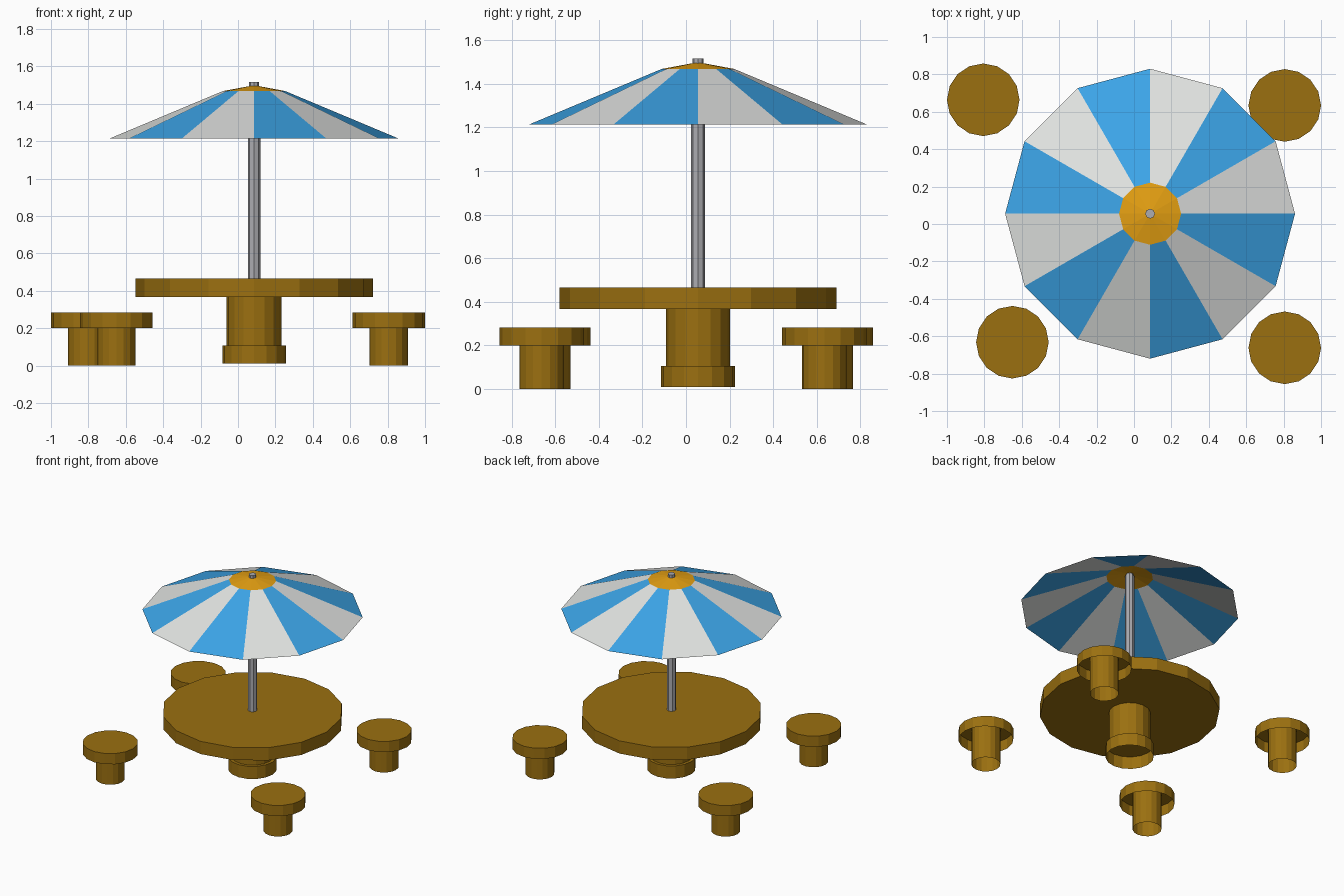
import bpy, bmesh, math

if "Cube" in bpy.data.objects:
    bpy.data.objects.remove(bpy.data.objects["Cube"])


def material(name, r, g, b):
    # sRGB 0-255 in, linear diffuse colour out
    lin = [((c / 255 + 0.055) / 1.055) ** 2.4 for c in (r, g, b)]
    m = bpy.data.materials.new(name)
    m.diffuse_color = (*lin, 1)
    m.use_nodes = True
    m.node_tree.nodes["Principled BSDF"].inputs["Base Color"].default_value = m.diffuse_color
    return m


WOOD = material("brown wood", 155, 112, 16)
WHITE = material("white cloth", 226, 228, 226)
BLUE = material("blue cloth", 60, 165, 232)
ORANGE = material("orange cap", 229, 160, 18)
METAL = material("grey metal", 172, 172, 177)

CX, CY = 0.086, 0.055  # table and umbrella axis


def lathe(name, x, y, profile, sides, mats, top=True, bottom=False, rule=None):
    """Turn a (radius, z) profile, listed bottom to top, into a faceted solid."""
    bm = bmesh.new()
    rings = []
    for r, z in profile:
        rings.append([bm.verts.new((r * math.cos(2 * math.pi * i / sides),
                                    r * math.sin(2 * math.pi * i / sides), z))
                      for i in range(sides)])
    for lo, hi in zip(rings, rings[1:]):
        for i in range(sides):
            j = (i + 1) % sides
            f = bm.faces.new((lo[i], lo[j], hi[j], hi[i]))
            if rule:
                f.material_index = rule(i)
    if top:
        bm.faces.new(rings[-1])
    if bottom:
        bm.faces.new(rings[0][::-1])
    me = bpy.data.meshes.new(name)
    bm.to_mesh(me)
    bm.free()
    for m in mats:
        me.materials.append(m)
    ob = bpy.data.objects.new(name, me)
    ob.location = (x, y, 0)
    bpy.context.collection.objects.link(ob)
    return ob


# Table: hollow foot, column and closed top
lathe("table_foot", CX, CY, [(0.17, 0.01), (0.17, 0.107)], 16, [WOOD])
lathe("table_column", CX, CY, [(0.147, 0.107), (0.147, 0.369)], 16, [WOOD], top=False)
lathe("table_top", CX, CY, [(0.635, 0.367), (0.635, 0.465)], 16, [WOOD], bottom=True)

# Umbrella: pole with narrow tip, striped canopy, orange cap
lathe("umbrella_pole", CX, CY,
      [(0.033, 0.465), (0.033, 1.48), (0.026, 1.49), (0.026, 1.516)], 8, [METAL])
lathe("umbrella_canopy", CX, CY, [(0.775, 1.213), (0.166, 1.468)], 12,
      [WHITE, BLUE], top=False, rule=lambda i: i % 2)
lathe("umbrella_cap", CX, CY, [(0.166, 1.468), (0.02, 1.495)], 12, [ORANGE])

# Four stools: hollow seat on an open leg
for n, (x, y) in enumerate([(-0.806, 0.664), (0.806, 0.634),
                            (-0.65, -0.632), (0.806, -0.662)], 1):
    lathe(f"stool_leg_{n}", x, y, [(0.102, 0.0), (0.102, 0.281)], 16, [WOOD], top=False)
    lathe(f"stool_seat_{n}", x, y, [(0.194, 0.2), (0.194, 0.283)], 16, [WOOD])
